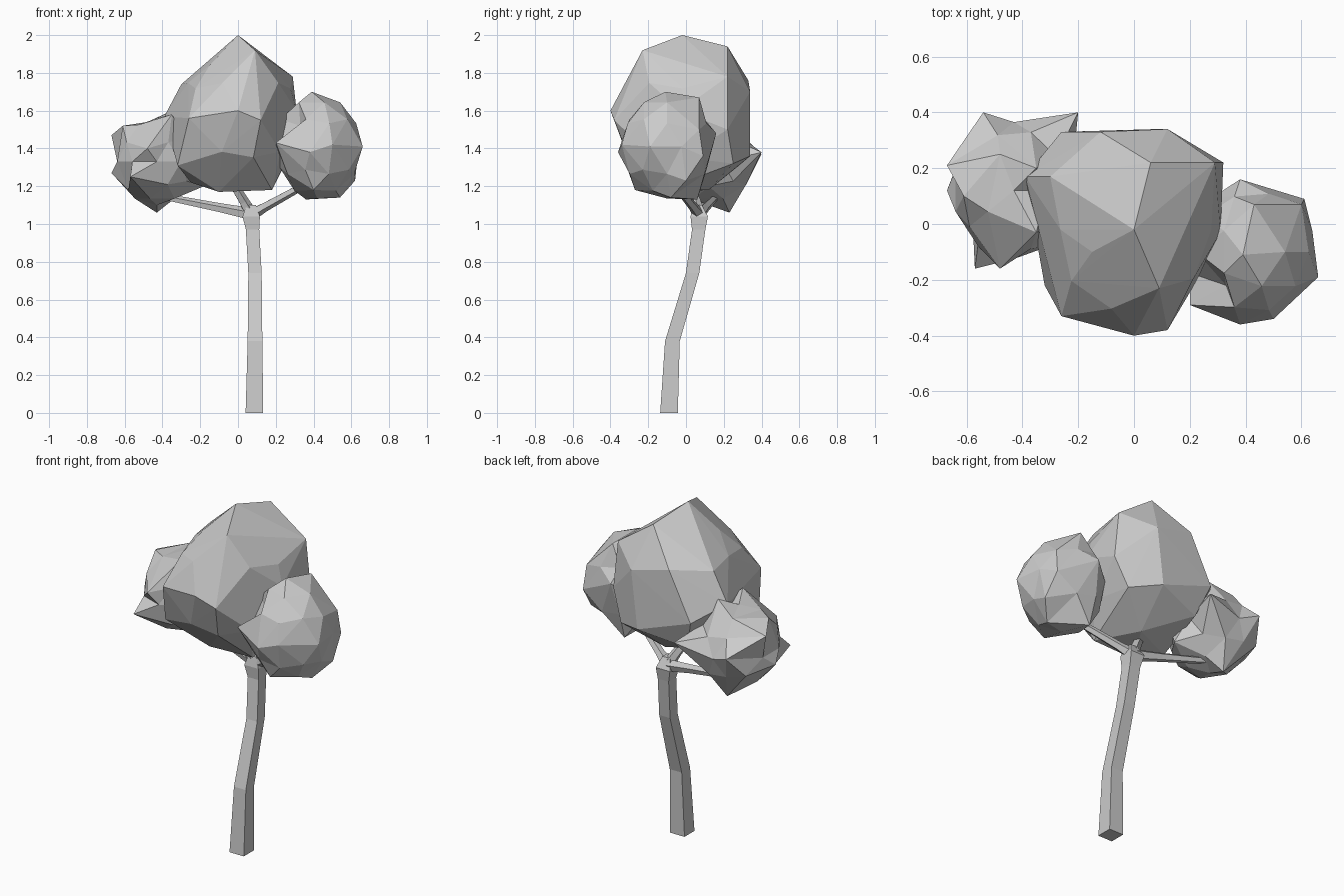
import bpy, bmesh
from math import cos, sin, tau
from mathutils import Vector


def finish(name, bm):
    bmesh.ops.recalc_face_normals(bm, faces=bm.faces)
    me = bpy.data.meshes.new(name)
    bm.to_mesh(me)
    bm.free()
    ob = bpy.data.objects.new(name, me)
    bpy.context.collection.objects.link(ob)
    return ob


def tube(name, path, sides=5, up=False):
    """Tapered low-poly limb through (x, y, z, radius) stations."""
    bm = bmesh.new()
    pts = [Vector(p[:3]) for p in path]
    rings = []
    for i, p in enumerate(pts):
        d = pts[min(i + 1, len(pts) - 1)] - pts[max(i - 1, 0)]
        d = Vector((0, 0, 1)) if up else d.normalized()
        u = d.cross(Vector((0, 1, 0))).normalized()
        v = d.cross(u)
        ang = [tau * (k + 0.5) / sides for k in range(sides)]
        rings.append([bm.verts.new(p + path[i][3] * (u * cos(a) + v * sin(a))) for a in ang])
    for a, b in zip(rings, rings[1:]):
        for k in range(sides):
            n = (k + 1) % sides
            bm.faces.new((a[k], a[n], b[n], b[k]))
    bm.faces.new(rings[0])
    bm.faces.new(rings[-1])
    return finish(name, bm)


def foliage(name, centre, radii, pulls, convex=False):
    """Faceted clump: stretched icosphere with some corners pulled to set points."""
    bm = bmesh.new()
    bmesh.ops.create_icosphere(bm, subdivisions=2, radius=1)
    c = Vector(centre)
    free = list(bm.verts)
    moves = []
    for p in pulls:
        d = Vector([(p[i] - c[i]) / radii[i] for i in range(3)]).normalized()
        v = max(free, key=lambda w: w.co.dot(d))
        free.remove(v)
        moves.append((v, Vector(p)))
    for v in free:
        v.co = c + Vector([v.co[i] * radii[i] for i in range(3)])
    for v, p in moves:
        v.co = p
    if convex:  # rebuild as a clean convex boulder
        pts = [v.co.copy() for v in bm.verts]
        bm.clear()
        for p in pts:
            bm.verts.new(p)
        bmesh.ops.convex_hull(bm, input=bm.verts)
        bmesh.ops.delete(bm, geom=[v for v in bm.verts if not v.link_faces], context='VERTS')
    return finish(name, bm)


# Leaning square-section trunk, flaring slightly into the fork
tube("trunk", [(0.087, -0.09, 0, 0.066), (0.09, -0.072, 0.38, 0.055), (0.09, 0.035, 0.74, 0.05),
               (0.077, 0.067, 0.97, 0.05), (0.07, 0.07, 1.04, 0.065), (0.07, 0.06, 1.10, 0.035)], 4, up=True)

# Three branches reaching into the clumps
fork = (0.07, 0.07, 1.05, 0.035)
tube("left_branch", [fork, (-0.1, 0.10, 1.085, 0.026), (-0.4, 0.16, 1.145, 0.018)])
tube("right_branch", [fork, (0.14, 0.04, 1.09, 0.026), (0.34, -0.05, 1.2, 0.02)])
tube("middle_branch", [fork, (0.03, 0.05, 1.12, 0.028), (-0.05, 0.0, 1.25, 0.022)])

# Large central clump
foliage("main_foliage", (0, -0.02, 1.55), (0.31, 0.35, 0.375), [
    (0, -0.02, 2.0), (0.06, 0.22, 1.94), (0.09, -0.23, 1.92), (0.29, 0.22, 1.78), (-0.15, -0.10, 1.84),
    (-0.12, 0.33, 1.76), (-0.30, 0.17, 1.74), (-0.39, 0.17, 1.57), (-0.26, -0.33, 1.56), (0, -0.40, 1.60),
    (0.12, -0.38, 1.55), (0.12, 0.34, 1.70), (-0.26, 0.33, 1.48), (0.32, 0.22, 1.50), (0.31, -0.03, 1.60),
    (-0.10, -0.12, 1.17), (0.18, -0.12, 1.18), (0.05, 0.12, 1.18), (-0.32, -0.22, 1.31),
    (0.08, 0.34, 1.36), (0.25, 0.25, 1.32), (-0.2, 0.27, 1.30), (-0.25, -0.05, 1.22)], convex=True)

# Right clump, with a small dent on the front inner side
foliage("right_foliage", (0.42, -0.1, 1.41), (0.23, 0.245, 0.275), [
    (0.39, -0.11, 1.70), (0.43, 0.07, 1.67), (0.60, 0.07, 1.50), (0.66, -0.19, 1.41), (0.50, -0.34, 1.42),
    (0.38, -0.36, 1.38), (0.20, -0.29, 1.43), (0.38, 0.16, 1.48), (0.62, 0.0, 1.23), (0.54, -0.08, 1.14),
    (0.36, 0.06, 1.13), (0.33, -0.22, 1.52), (0.61, 0.09, 1.36), (0.22, -0.1, 1.3), (0.4, -0.27, 1.18)])

# Left, more jagged clump
foliage("left_foliage", (-0.43, 0.12, 1.33), (0.22, 0.245, 0.23), [
    (-0.54, 0.40, 1.37), (-0.20, 0.40, 1.38), (-0.35, 0.20, 1.60), (-0.48, 0.25, 1.54), (-0.61, 0.10, 1.52),
    (-0.67, 0.21, 1.47), (-0.67, 0.12, 1.27), (-0.57, -0.16, 1.25), (-0.48, -0.16, 1.40), (-0.43, 0.23, 1.06),
    (-0.58, 0.05, 1.18), (-0.18, 0.12, 1.2), (-0.60, 0.30, 1.25), (-0.35, -0.03, 1.58)])
